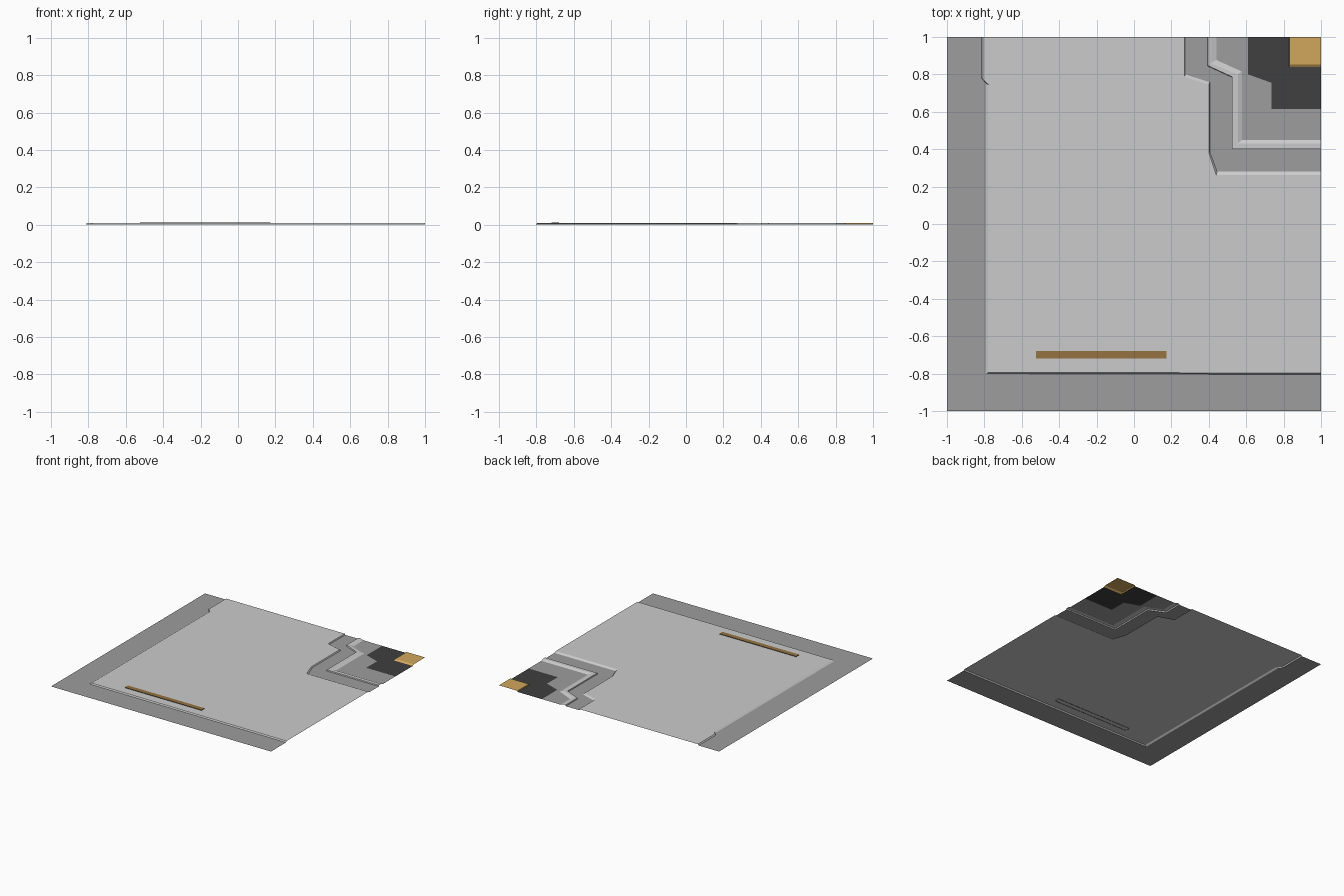
import bpy

if "Cube" in bpy.data.objects:
    bpy.data.objects.remove(bpy.data.objects["Cube"])

H = 0.009  # height of the raised plating above the recessed floor


def material(name, r, g, b):
    m = bpy.data.materials.new(name)
    m.diffuse_color = (r, g, b, 1)
    m.use_nodes = True
    m.node_tree.nodes["Principled BSDF"].inputs["Base Color"].default_value = m.diffuse_color
    return m


LIGHT = material("light_grey", 0.52, 0.52, 0.52)
DARK = material("dark_grey", 0.34, 0.34, 0.34)
BLACK = material("black", 0.05, 0.05, 0.05)
GOLD = material("gold", 0.64, 0.39, 0.11)
BROWN = material("brown", 0.30, 0.17, 0.05)


def make(name, verts, faces, *mats):
    me = bpy.data.meshes.new(name)
    me.from_pydata(verts, [], faces)
    ob = bpy.data.objects.new(name, me)
    bpy.context.collection.objects.link(ob)
    for m in mats:
        me.materials.append(m)
    return ob


def lift(line, z):
    return [(x, y, z) for x, y in line]


def flat(name, a, b, z, mat):
    """Level sheet between two outlines."""
    v = lift(a, z) + lift(b[::-1], z)
    ob = make(name, v, [list(range(len(v)))], mat)
    if ob.data.polygons[0].normal.z < 0:
        ob.data.flip_normals()


def slope(name, a, za, b, zb, mat):
    """Bevel strip joining two outlines of equal length."""
    n = len(a)
    faces = [(i, i + 1, n + i + 1, n + i) for i in range(n - 1)]
    ob = make(name, lift(a, za) + lift(b, zb), faces, mat)
    if sum(p.normal.z for p in ob.data.polygons) < 0:
        ob.data.flip_normals()


# Outlines, each running from the back edge round to the right edge
rim = [(-1, 1), (-1, -1), (1, -1)]
panel_foot = [(-.815, 1), (-.815, .78), (-.79, .75), (-.79, -.80), (1, -.805)]
panel_top = [(-.808, 1), (-.808, .775), (-.777, .745), (-.777, -.793), (1, -.797)]
cut_top = [(.27, 1), (.27, .787), (.40, .745), (.40, .38), (.44, .262), (1, .262)]
cut_foot = [(.274, 1), (.274, .80), (.405, .758), (.405, .385), (.444, .28), (1, .28)]
rib_out_foot = [(.393, 1), (.393, .845), (.523, .785), (.523, .40), (1, .40)]
rib_out_top = [(.395, 1), (.395, .847), (.525, .787), (.525, .402), (1, .402)]
rib_in_top = [(.41, 1), (.41, .86), (.555, .80), (.555, .43), (1, .43)]
rib_in_foot = [(.44, 1), (.44, .877), (.577, .815), (.577, .45), (1, .45)]
pit = [(.61, 1), (.61, .80), (.735, .755), (.735, .615), (1, .615)]
pad_foot = [(.83, 1), (.83, .84), (1, .84)]
pad_top = [(.832, 1), (.832, .853), (1, .853)]

# Border and main panel
flat("border", rim, panel_foot, 0, DARK)
slope("panel_bevel", panel_foot, 0, panel_top, H, LIGHT)
flat("main_panel", panel_top, cut_top, H, LIGHT)

# Stepped corner: groove, rib, inner floor, dark pit
slope("groove_bevel", cut_top, H, cut_foot, 0, LIGHT)
flat("groove_floor", cut_foot, rib_out_foot, 0, DARK)
slope("rib_outer_wall", rib_out_foot, 0, rib_out_top, H, LIGHT)
flat("rib_top", rib_out_top, rib_in_top, H, LIGHT)
slope("rib_inner_bevel", rib_in_top, H, rib_in_foot, 0, LIGHT)
flat("inner_floor", rib_in_foot, pit, 0, DARK)
flat("pit_floor", pit, pad_foot, 0, BLACK)

# Gold corner pad
slope("pad_bevel", pad_foot, 0, pad_top, H, GOLD)
flat("corner_pad", pad_top, [(1, 1)], H, GOLD)

# Raised strip on the main panel, open underneath
ring = [(-.525, -.72), (.173, -.72), (.173, -.68), (-.525, -.68)]
sides = [(i, (i + 1) % 4, 4 + (i + 1) % 4, 4 + i) for i in range(4)]
strip = make("strip", lift(ring, H - .002) + lift(ring, H + .004),
             [(4, 5, 6, 7)] + sides, BROWN, BLACK)
for p in strip.data.polygons[1:]:
    p.material_index = 1
